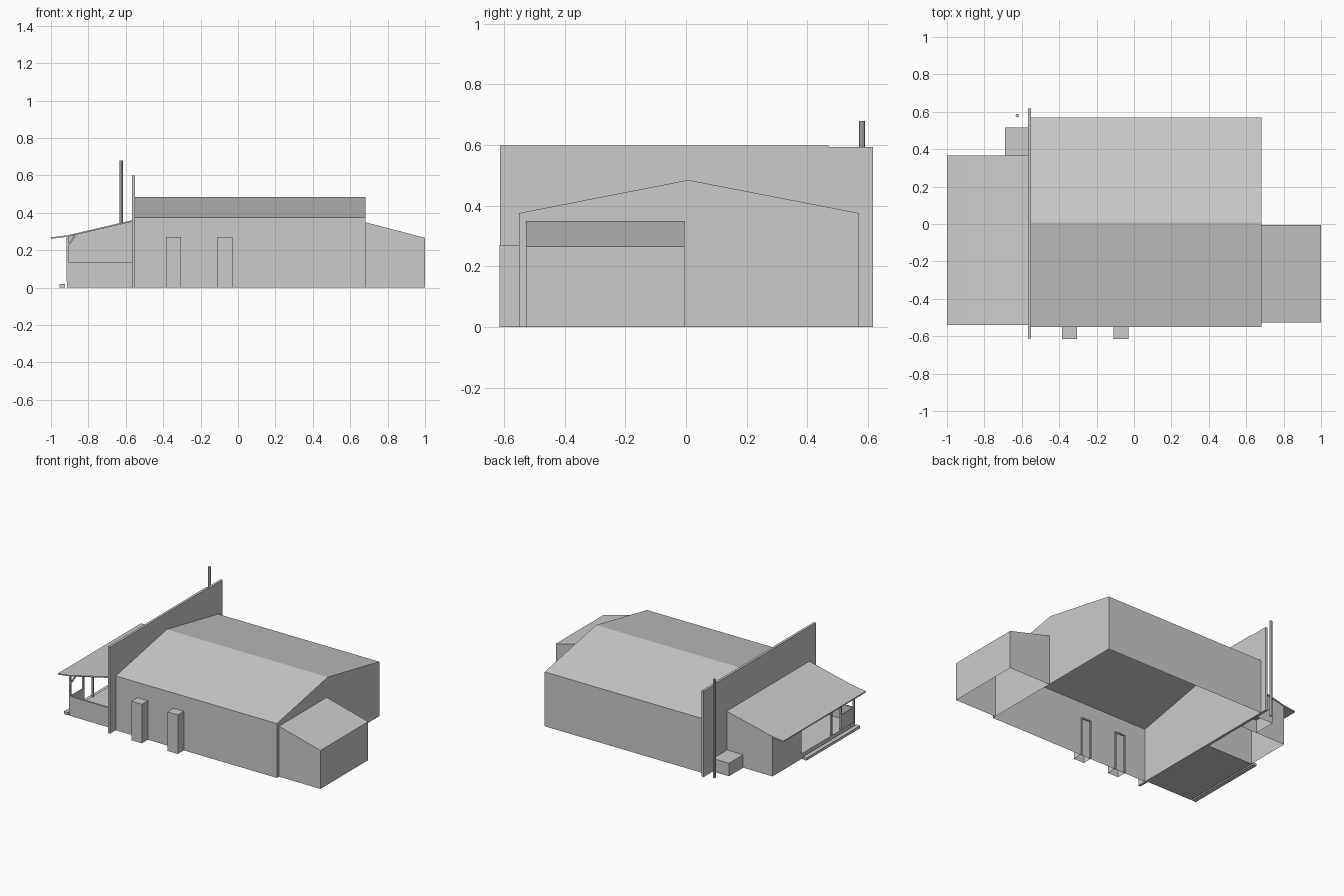
import bpy
import bmesh
from mathutils import Vector

cube = bpy.data.objects.get("Cube")
if cube:
    bpy.data.objects.remove(cube, do_unlink=True)

grey = bpy.data.materials.new("plain_grey")
grey.use_nodes = True
COLOUR = (0.6, 0.6, 0.6, 1)
grey.diffuse_color = COLOUR
grey.node_tree.nodes["Principled BSDF"].inputs["Base Color"].default_value = COLOUR


def finish(name, bm):
    bmesh.ops.recalc_face_normals(bm, faces=bm.faces[:])
    mesh = bpy.data.meshes.new(name)
    bm.to_mesh(mesh)
    bm.free()
    mesh.materials.append(grey)
    obj = bpy.data.objects.new(name, mesh)
    bpy.context.collection.objects.link(obj)
    return obj


def extrude(name, profile, axis, start, end, open_bottom=False):
    """Sweep a (horizontal, z) profile along x or y; shells have no floor."""
    bm = bmesh.new()

    def point(u, z, along):
        return (along, u, z) if axis == "x" else (u, along, z)

    face = bm.faces.new([bm.verts.new(point(u, z, start)) for u, z in profile])
    new = bmesh.ops.extrude_face_region(bm, geom=[face], use_keep_orig=True)["geom"]
    shift = Vector(point(0, 0, end - start))
    bmesh.ops.translate(bm, vec=shift, verts=[v for v in new if isinstance(v, bmesh.types.BMVert)])
    bmesh.ops.recalc_face_normals(bm, faces=bm.faces[:])
    if open_bottom:
        floor = [f for f in bm.faces if all(v.co.z < 0.001 for v in f.verts)]
        bmesh.ops.delete(bm, geom=floor, context="FACES_ONLY")
    return finish(name, bm)


def box(name, x, y, z, open_bottom=False):
    profile = [(x[0], z[0]), (x[1], z[0]), (x[1], z[1]), (x[0], z[1])]
    return extrude(name, profile, "y", y[0], y[1], open_bottom)


# Main hall, an open-bottomed gabled shell
extrude("main_hall", [(-0.55, 0), (0.57, 0), (0.57, 0.376), (0.007, 0.485), (-0.55, 0.376)],
        "x", -0.55, 0.683, True)

# Tall end wall with a slightly lower rear stretch
extrude("end_wall", [(-0.613, 0), (0.617, 0), (0.617, 0.594), (0.47, 0.594), (0.47, 0.599), (-0.613, 0.599)],
        "x", -0.567, -0.55)

# Side lean-to
extrude("lean_to", [(0.683, 0), (1, 0), (1, 0.266), (0.683, 0.349)], "y", -0.527, -0.005, True)

# Front entrance boxes with thin frames on the inner wall
for i, x in enumerate((-0.345, -0.07)):
    box(f"entrance_box_{i}", (x - 0.04, x + 0.04), (-0.615, -0.55), (0, 0.27), True)
    for side in (-1, 1):
        edge = x + side * 0.036
        box(f"door_jamb_{i}", (edge - 0.004, edge + 0.004), (-0.55, -0.542), (0, 0.27))
    box(f"door_head_{i}", (x - 0.04, x + 0.04), (-0.55, -0.542), (0.262, 0.27))

# Porch roof and the enclosed room beneath it
extrude("porch_roof", [(-1, 0.261), (-0.91, 0.272), (-0.567, 0.352), (-0.567, 0.36), (-0.91, 0.28), (-1, 0.269)],
        "y", -0.54, 0.365)
extrude("porch_room", [(-0.915, 0), (-0.567, 0), (-0.567, 0.352), (-0.915, 0.271)],
        "y", 0.045, 0.36, True)

# Porch floor, step and low panels
box("porch_floor", (-0.915, -0.567), (-0.54, 0.045), (0, 0.035))
box("porch_step", (-0.955, -0.925), (-0.54, 0.045), (0, 0.018))
box("porch_front_panel", (-0.905, -0.567), (-0.54, -0.528), (0.035, 0.135))
box("porch_side_panel", (-0.913, -0.905), (-0.53, -0.39), (0.035, 0.135))

# Porch posts and corner brace
for y in (-0.534, -0.39, -0.285):
    box("porch_post", (-0.917, -0.905), (y - 0.006, y + 0.006), (0.035, 0.273))
extrude("porch_brace", [(-0.906, 0.218), (-0.906, 0.233), (-0.878, 0.278), (-0.866, 0.28)],
        "y", -0.54, -0.528)

# Small rear box
box("rear_box", (-0.69, -0.567), (0.36, 0.515), (0, 0.09), True)

# Flue pole
bm = bmesh.new()
bmesh.ops.create_cone(bm, cap_ends=True, segments=8, radius1=0.0095, radius2=0.0095, depth=0.68)
bmesh.ops.translate(bm, vec=(-0.624, 0.58, 0.34), verts=bm.verts[:])
finish("flue_pole", bm)
